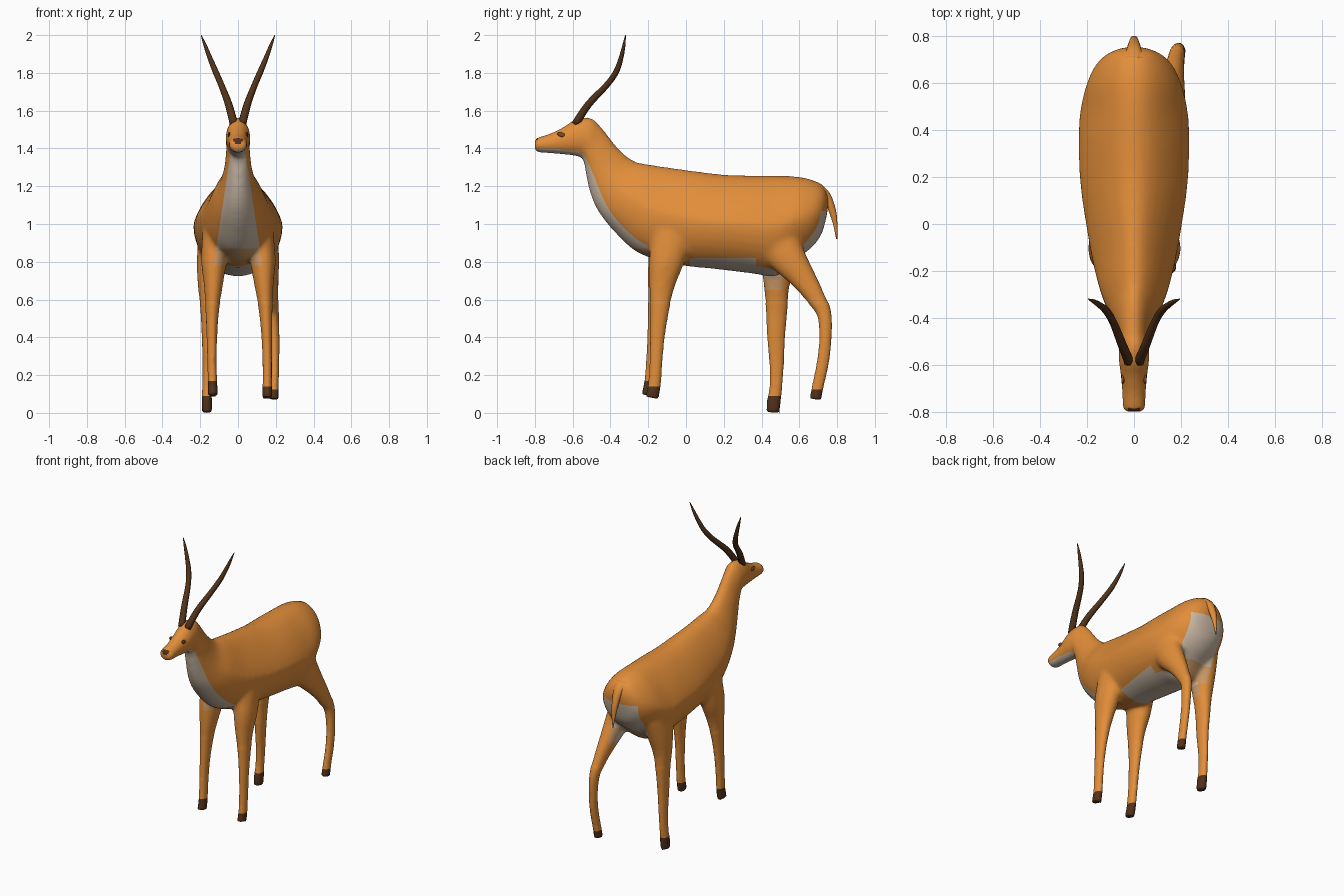
import bpy, bmesh, math
from mathutils import Vector

if "Cube" in bpy.data.objects:
    bpy.data.objects.remove(bpy.data.objects["Cube"])


def material(name, rgb):
    m = bpy.data.materials.new(name)
    m.diffuse_color = (*rgb, 1)
    m.use_nodes = True
    m.node_tree.nodes["Principled BSDF"].inputs["Base Color"].default_value = m.diffuse_color
    return m


COAT = material("orange coat", (0.76, 0.27, 0.042))
PALE = material("pale patch", (0.60, 0.49, 0.38))
TAN = material("tan edge", (0.62, 0.33, 0.14))
HOOF = material("dark hoof", (0.085, 0.03, 0.011))
HORN = material("brown horn", (0.085, 0.033, 0.010))
EYE = material("eye brown", (0.22, 0.07, 0.015))


def spline(rows, n=4):
    """Catmull-Rom through rows of numbers."""
    out = []
    for i in range(len(rows) - 1):
        a, b, c, d = (rows[max(0, min(len(rows) - 1, i + k))] for k in (-1, 0, 1, 2))
        for s in range(n):
            t = s / n
            out.append([0.5 * (2 * q + (r - p) * t + (2 * p - 5 * q + 4 * r - w) * t * t
                               + (3 * q - p - 3 * r + w) * t ** 3)
                        for p, q, r, w in zip(a, b, c, d)])
    return out + [list(rows[-1])]


def loft(bm, rings):
    """Skin closed rings of points and cap both ends."""
    vs = [[bm.verts.new(p) for p in ring] for ring in rings]
    n = len(vs[0])
    for a, b in zip(vs, vs[1:]):
        for i in range(n):
            bm.faces.new((a[i], a[(i + 1) % n], b[(i + 1) % n], b[i]))
    bm.faces.new(vs[0][::-1])
    bm.faces.new(vs[-1])


def tube(bm, rows, sides=14):
    """Tapered tube; rows are x, y, z, radius across, radius along."""
    rows = spline(rows)
    pts = [Vector(r[:3]) for r in rows]
    rings = []
    for i, r in enumerate(rows):
        t = (pts[min(i + 1, len(pts) - 1)] - pts[max(i - 1, 0)]).normalized()
        u = (Vector((1, 0, 0)) - t * t.x).normalized()
        v = t.cross(u)
        rings.append([pts[i] + u * r[3] * math.cos(a) + v * r[4] * math.sin(a)
                      for a in (math.tau * k / sides for k in range(sides))])
    loft(bm, rings)


def finish(name, bm, mats):
    bmesh.ops.recalc_face_normals(bm, faces=bm.faces)
    me = bpy.data.meshes.new(name)
    bm.to_mesh(me)
    bm.free()
    for m in mats:
        me.materials.append(m)
    me.shade_smooth()
    ob = bpy.data.objects.new(name, me)
    bpy.context.collection.objects.link(ob)
    return ob


# Head, neck and trunk: top y, top z, bottom y, bottom z, half width, spine pinch
TRUNK = [(-.80, 1.44, -.80, 1.395, .03, 0), (-.785, 1.457, -.78, 1.38, .046, 0),
         (-.72, 1.478, -.71, 1.375, .05, 0), (-.65, 1.512, -.64, 1.368, .056, 0),
         (-.58, 1.555, -.58, 1.36, .064, .05), (-.50, 1.558, -.545, 1.34, .064, .1),
         (-.44, 1.50, -.53, 1.26, .063, .1), (-.36, 1.40, -.51, 1.17, .075, .15),
         (-.28, 1.335, -.47, 1.075, .10, .25), (-.19, 1.315, -.385, .965, .14, .3),
         (-.07, 1.297, -.25, .845, .175, .35), (.05, 1.28, -.05, .785, .205, .35),
         (.20, 1.262, .15, .762, .23, .35), (.35, 1.257, .35, .738, .237, .3),
         (.48, 1.257, .48, .725, .23, .3), (.60, 1.25, .58, .81, .205, .25),
         (.68, 1.23, .66, .87, .17, .2), (.73, 1.20, .715, .94, .12, .1),
         (.757, 1.14, .745, 1.04, .05, 0)]

bm = bmesh.new()
rings = []
for ty, tz, by, bz, w, k in spline(TRUNK):
    ring = []
    for a in (math.tau * i / 32 for i in range(32)):
        c = math.cos(a)
        ring.append((w * math.sin(a) * (1 - k * max(0, c)),
                     (ty + by) / 2 + (ty - by) / 2 * c, (tz + bz) / 2 + (tz - bz) / 2 * c))
    rings.append(ring)
loft(bm, rings)

# Legs
FRONT = [(.12, -.07, .95, .07, .11), (.132, -.105, .80, .068, .095), (.137, -.127, .68, .052, .072),
         (.146, -.14, .55, .037, .052), (.152, -.152, .40, .028, .040), (.155, -.16, .25, .025, .035),
         (.155, -.167, .15, .025, .035), (.155, -.18, .08, .027, .036)]
HIND_RIGHT = [(.13, .47, .93, .08, .13), (.15, .54, .82, .07, .10), (.162, .615, .72, .055, .073),
              (.174, .675, .63, .042, .056), (.185, .73, .53, .032, .040), (.193, .738, .40, .027, .033),
              (.195, .725, .27, .024, .033), (.192, .70, .15, .024, .031), (.19, .685, .072, .027, .031)]
HIND_LEFT = [(-.13, .50, .93, .08, .14), (-.147, .49, .80, .073, .10), (-.157, .48, .68, .058, .072),
             (-.16, .48, .55, .040, .058), (-.161, .477, .40, .031, .048), (-.163, .48, .25, .025, .039),
             (-.165, .475, .13, .025, .035), (-.165, .465, .06, .028, .038), (-.165, .46, .002, .027, .036)]
tube(bm, FRONT)
tube(bm, [(-x + .025 * (.95 - z), y - .025 * (.95 - z), z + .012 * (z < .3), rx, ry)
          for x, y, z, rx, ry in FRONT])
tube(bm, HIND_RIGHT)
tube(bm, HIND_LEFT)
raw = finish("body", bm, [])

# Fuse trunk and legs into one skin
mod = raw.modifiers.new("fuse", 'REMESH')
mod.mode = 'VOXEL'
mod.voxel_size = 0.011
fused = bpy.data.meshes.new_from_object(raw.evaluated_get(bpy.context.evaluated_depsgraph_get()))
bpy.data.objects.remove(raw)
bm = bmesh.new()
bm.from_mesh(fused)
bmesh.ops.smooth_vert(bm, verts=bm.verts, factor=.4, use_axis_x=True, use_axis_y=True, use_axis_z=True)
joints = [v for v in bm.verts if .58 < v.co.z < 1.33]
for _ in range(10):
    bmesh.ops.smooth_vert(bm, verts=joints, factor=.5, use_axis_x=True, use_axis_y=True, use_axis_z=True)

# Crisp colour borders cut along planes
Z, Y, X = (0, 0, 1), (0, 1, 0), (1, 0, 0)
for co, no in [((0, 0, z), Z) for z in (.09, .125, .14, .17, .65, .72, .78, .82, .87, 1.07)] + \
              [((0, y, 0), Y) for y in (.02, .37)] + \
              [((s * .13, 0, 0), X) for s in (-1, 1)] + \
              [((s * .042, 0, 1.36), (s, 0, .15)) for s in (-1, 1)]:
    bmesh.ops.bisect_plane(bm, geom=bm.verts[:] + bm.edges[:] + bm.faces[:], plane_co=co, plane_no=no)
bm.normal_update()


def coat_index(p, n):
    ax = abs(p.x)
    if p.z < .2:                                            # hooves
        top = (.14 if p.x > 0 else .17) if p.y < 0 else (.125 if p.x > 0 else .09)
        return 3 if p.z < top else 0
    if p.y < -.785 and 1.425 < p.z < 1.455 and ax < .022:   # nose
        return 3
    if p.y < -.53 and p.z < 1.40 and n.z < -.6:             # chin
        return 1
    if p.y < -.15 and .78 < p.z < 1.37 and n.y < -.05 and ax < .042 + .15 * (1.36 - p.z):
        return 1 if p.z > .87 else 2                        # throat and chest
    if .02 < p.y < .37 and .6 < p.z < .82:                  # belly
        return 1
    if .37 < p.y < .62 and ax < .13 and .65 < p.z < .82 and n.y < .3:
        return 1 if p.z > .72 else 2
    if p.y > .5 and ax < .13 and .72 < p.z < 1.07 and n.y > .1:
        return 1 if p.z > .82 else 2                        # rump
    return 0


for f in bm.faces:
    f.material_index = coat_index(f.calc_center_median(), f.normal)
for v in bm.verts:
    v.co.z = max(v.co.z, 0)
finish("body", bm, [COAT, PALE, TAN, HOOF])

# Tail
bm = bmesh.new()
tube(bm, [(0, .70, 1.20, .045, .02), (0, .745, 1.15, .032, .022), (0, .775, 1.07, .022, .02),
          (0, .79, 1.0, .014, .012), (0, .798, .92, .003, .003)], 10)
finish("tail", bm, [COAT])

# Horns and eyes on both sides
for side, label in ((1, "right"), (-1, "left")):
    bm = bmesh.new()
    tube(bm, [(side * x, y, z, r, r) for x, y, z, r in
              [(.022, -.585, 1.53, .022), (.05, -.515, 1.635, .020), (.088, -.42, 1.735, .017),
               (.118, -.37, 1.805, .016), (.147, -.345, 1.875, .013), (.172, -.33, 1.94, .009),
               (.195, -.32, 2.0, .002)]], 10)
    finish(label + "_horn", bm, [HORN])

    bm = bmesh.new()
    bmesh.ops.create_uvsphere(bm, u_segments=14, v_segments=8, radius=1)
    for v in bm.verts:
        v.co = (side * (.0475 + .007 * v.co.x), -.66 + .022 * v.co.y, 1.473 + .013 * v.co.z + .006 * v.co.y * -1)
    finish(label + "_eye", bm, [EYE])
